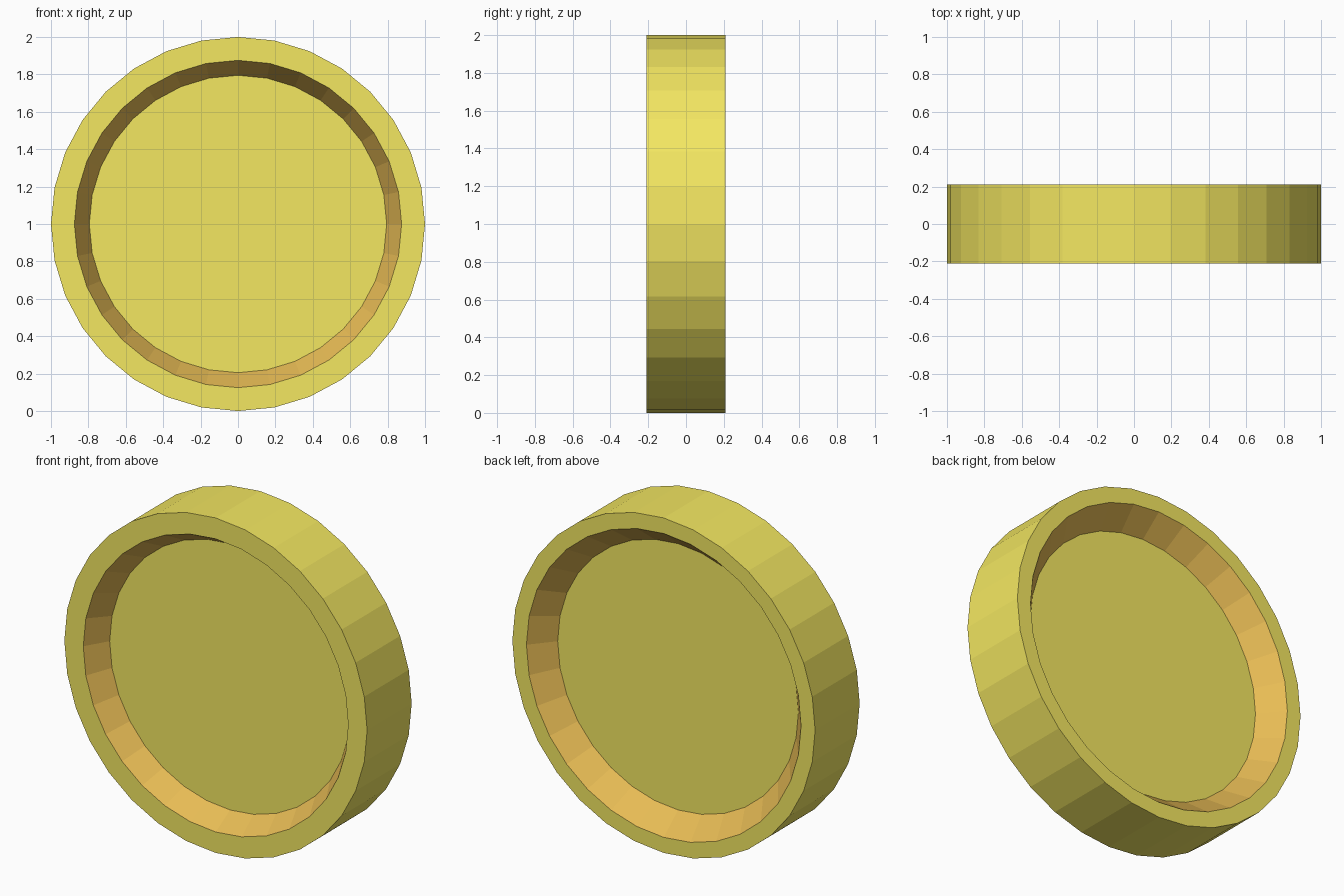
import bpy, bmesh
from math import sin, cos, pi

if "Cube" in bpy.data.objects:
    bpy.data.objects.remove(bpy.data.objects["Cube"])

SIDES = 32
CENTRE_Z = 1.0


def material(name, color):
    m = bpy.data.materials.new(name)
    m.diffuse_color = color
    m.use_nodes = True
    m.node_tree.nodes["Principled BSDF"].inputs["Base Color"].default_value = m.diffuse_color
    return m


yellow = material("yellow", (0.90, 0.80, 0.12, 1))
orange = material("orange", (0.80, 0.50, 0.09, 1))

# Lathe profile (radius, y) from the front floor, over the rim, to the back floor
profile = [(0.795, -0.075), (0.875, -0.21), (1.0, -0.21),
           (1.0, 0.21), (0.907, 0.21), (0.795, 0.075)]
bevel_bands = (0, 4)  # sloped recess walls get the darker gold

bm = bmesh.new()
rings = [[bm.verts.new((r * cos(2 * pi * i / SIDES), y,
                        CENTRE_Z + r * sin(2 * pi * i / SIDES)))
          for i in range(SIDES)] for r, y in profile]

# Bands between neighbouring rings
for b in range(len(rings) - 1):
    lo, hi = rings[b], rings[b + 1]
    for i in range(SIDES):
        j = (i + 1) % SIDES
        f = bm.faces.new((lo[i], lo[j], hi[j], hi[i]))
        f.material_index = 1 if b in bevel_bands else 0

# Flat recessed floors
bm.faces.new(rings[0])
bm.faces.new(rings[-1])
bmesh.ops.recalc_face_normals(bm, faces=bm.faces[:])

mesh = bpy.data.meshes.new("coin")
bm.to_mesh(mesh)
bm.free()
mesh.materials.append(yellow)
mesh.materials.append(orange)
bpy.context.collection.objects.link(bpy.data.objects.new("coin", mesh))
